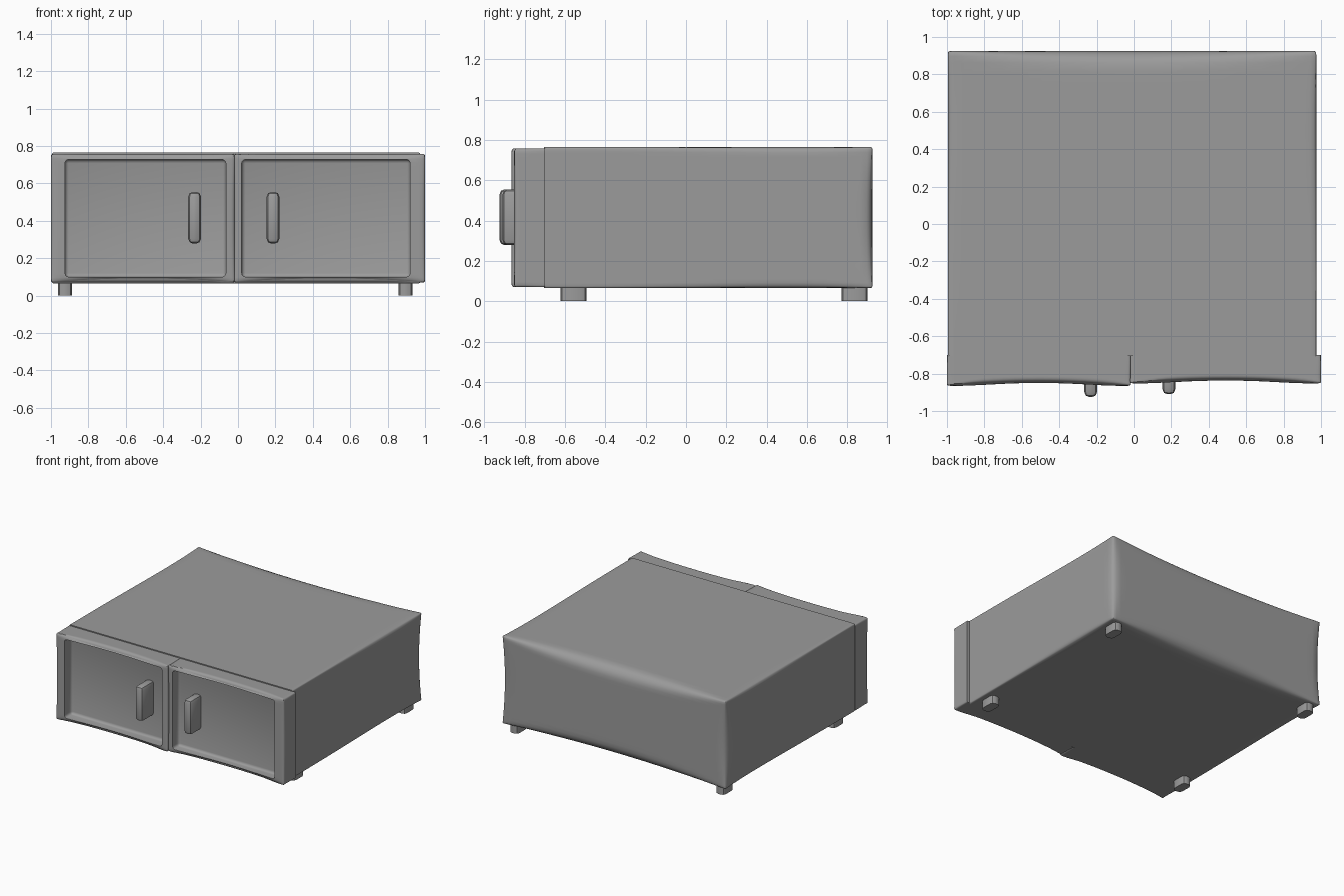
import bpy, bmesh, math
from mathutils import Vector

if "Cube" in bpy.data.objects:
    bpy.data.objects.remove(bpy.data.objects["Cube"])

grey = bpy.data.materials.new("dark_grey")
grey.diffuse_color = (.33, .33, .33, 1)
grey.use_nodes = True
grey.node_tree.nodes["Principled BSDF"].inputs["Base Color"].default_value = grey.diffuse_color


def smooth(ob, angle=35):
    bpy.ops.object.select_all(action='DESELECT')
    ob.select_set(True)
    bpy.context.view_layer.objects.active = ob
    bpy.ops.object.shade_smooth_by_angle(angle=math.radians(angle))


def finish(bm, name):
    bmesh.ops.recalc_face_normals(bm, faces=bm.faces)
    me = bpy.data.meshes.new(name)
    bm.to_mesh(me)
    bm.free()
    me.materials.append(grey)
    ob = bpy.data.objects.new(name, me)
    bpy.context.collection.objects.link(ob)
    smooth(ob)
    return ob


def cube(lo, hi):
    bm = bmesh.new()
    bmesh.ops.create_cube(bm, size=1)
    for v in bm.verts:
        v.co = [l + (c + .5) * (h - l) for l, h, c in zip(lo, hi, v.co)]
    return bm


def box(name, lo, hi, bevel, seg=2, upright_only=False):
    bm = cube(lo, hi)
    edges = [e for e in bm.edges if not upright_only
             or abs(e.verts[0].co.z - e.verts[1].co.z) > .01]
    bmesh.ops.bevel(bm, geom=edges, offset=bevel, segments=seg,
                    profile=.5, affect='EDGES')
    return finish(bm, name)


def soft_box(name, lo, hi, side, r_mid, upright):
    """Box rounded towards +y or -y (side); edges soften mid-span, corners stay crisp."""
    bm = cube((-1, -1, -1), (1, 1, 1))
    bmesh.ops.subdivide_edges(bm, edges=bm.edges[:], cuts=23, use_grid_fill=True)
    lo, hi = Vector(lo), Vector(hi)
    for v in bm.verts:
        u = Vector([math.sin(c * math.pi / 2) for c in v.co])
        p = Vector([l + (c + 1) / 2 * (h - l) for l, h, c in zip(lo, hi, u)])
        # long edges along x get the full radius, the others a smaller one
        a = [abs(c) for c in u]
        m = min(a)
        k = 1 if a[0] == m else upright
        w = ((u.y * side + 1) / 2) ** 2
        r = .01 + r_mid * k * (1 - m * m) * w
        q = Vector([min(max(c, l + r), h - r) for c, l, h in zip(p, lo, hi)])
        q.y = min(p.y, hi.y - r) if side > 0 else max(p.y, lo.y + r)
        d = p - q
        if d.length > 1e-6:
            p = q + d.normalized() * r
        v.co = p
    return finish(bm, name)


# Cabinet body
soft_box("cabinet_body", (-.995, -.705, .065), (.975, .925, .765), 1, .08, .55)


# Doors: softened slab with a recessed panel and a bar handle
def door(tag, x0, x1, front, px0, px1, hx, tip):
    slab = soft_box(tag + "_door", (x0, front, .07), (x1, -.70, .757), -1, .065, .15)
    cutter = box(tag + "_recess_cutter", (px0, -1.1, .1), (px1, -.775, .728), .02, 3)
    mod = slab.modifiers.new("recess", 'BOOLEAN')
    mod.operation, mod.solver, mod.object = 'DIFFERENCE', 'EXACT', cutter
    bpy.context.view_layer.objects.active = slab
    bpy.ops.object.modifier_apply(modifier=mod.name)
    bpy.data.objects.remove(cutter)
    smooth(slab)
    box(tag + "_handle", (hx - .034, tip, .278), (hx + .034, -.755, .555), .026, 2)


door("left", -1, -.018, -.865, -.925, -.065, -.232, -.925)
door("right", -.022, 1, -.852, .02, .92, .187, -.91)

# Feet
for xn, x in (("left", -.925), ("right", .895)):
    for yn, y in (("front", -.558), ("back", .835)):
        box(f"{yn}_{xn}_foot", (x - .037, y - .065, 0), (x + .037, y + .065, .09),
            .026, 2, True)
